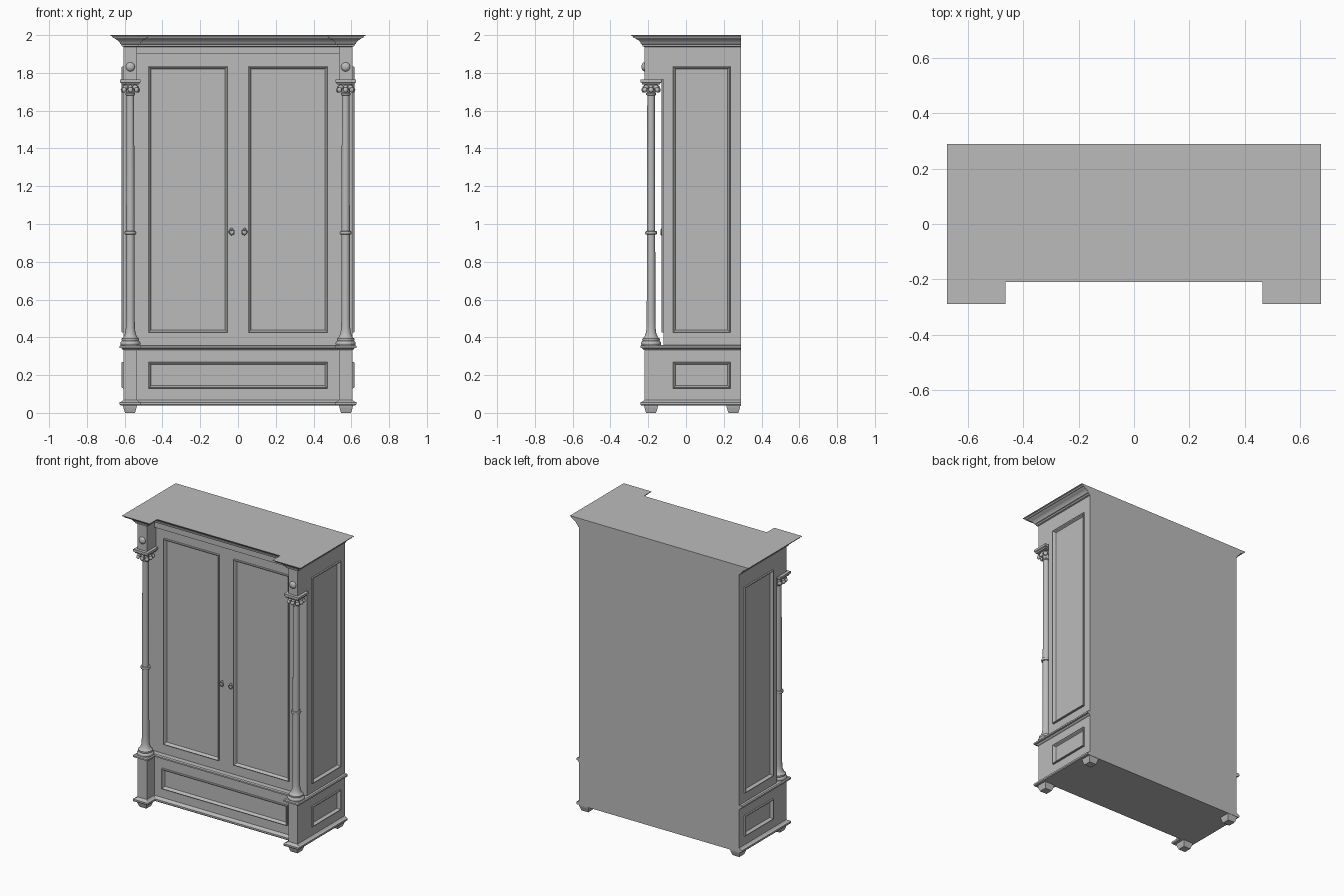
import bpy, bmesh, math
from mathutils import Matrix, Vector

cube = bpy.data.objects.get("Cube")
if cube:
    bpy.data.objects.remove(cube, do_unlink=True)

grey = bpy.data.materials.new("grey")
grey.use_nodes = True
GREY = (0.5, 0.5, 0.5, 1)
grey.diffuse_color = GREY
grey.node_tree.nodes["Principled BSDF"].inputs["Base Color"].default_value = GREY

# Main case dimensions
W, INNER = 0.605, 0.535            # outer side, inner edge of corner blocks
FRONT, MID, DOOR, BACK = -0.22, -0.14, -0.12, 0.29
COL_X, COL_Y = 0.57, -0.185


def finish(bm, name, mirror=False, smooth=False):
    """Turn a bmesh into a named object, mirrored across x if asked."""
    mesh = bpy.data.meshes.new(name)
    bm.to_mesh(mesh)
    bm.free()
    obj = bpy.data.objects.new(name, mesh)
    bpy.context.collection.objects.link(obj)
    mesh.materials.append(grey)
    if smooth:
        bpy.ops.object.select_all(action='DESELECT')
        bpy.context.view_layer.objects.active = obj
        obj.select_set(True)
        bpy.ops.object.shade_smooth_by_angle(angle=math.radians(40))
    if mirror:
        mod = obj.modifiers.new("mirror", 'MIRROR')
        mod.use_mirror_merge = False
    return obj


def loft(bm, rings, cap_start=True, cap_end=True):
    """Bridge equal-length point rings, optionally closing the ends."""
    rows = [[bm.verts.new(p) for p in ring] for ring in rings]
    n = len(rows[0])
    for a, b in zip(rows, rows[1:]):
        for i in range(n):
            j = (i + 1) % n
            bm.faces.new((a[i], a[j], b[j], b[i]))
    if cap_start:
        bm.faces.new(rows[0][::-1])
    if cap_end:
        bm.faces.new(rows[-1])


def stepped_ring(d, z):
    """Case outline with projecting front corners, grown by d."""
    half = [(INNER - d, MID - d), (INNER - d, FRONT - d),
            (W + d, FRONT - d), (W + d, BACK)]
    pts = half + [(-x, y) for x, y in reversed(half)]
    return [(x, y, z) for x, y in pts]


def box_ring(x0, x1, y0, y1, z):
    return [(x0, y0, z), (x1, y0, z), (x1, y1, z), (x0, y1, z)]


def cut_openings(bm, front, side):
    """Remove the faces where panels sit: (u0, u1, z0, z1) on front and sides."""
    planes = []
    for u0, u1, z0, z1 in front:
        planes += [(0, s * u) for u in (u0, u1) for s in (-1, 1)] + [(2, z0), (2, z1)]
    planes += [(1, side[0]), (1, side[1])]
    for axis, value in set(planes):
        normal = Vector([float(i == axis) for i in range(3)])
        bmesh.ops.bisect_plane(bm, geom=bm.verts[:] + bm.edges[:] + bm.faces[:],
                               plane_co=normal * value, plane_no=normal)
    bm.normal_update()
    doomed = []
    for f in bm.faces:
        c = f.calc_center_median()
        in_front = f.normal.y < -0.9 and any(
            a < abs(c.x) < b and z0 < c.z < z1 for a, b, z0, z1 in front)
        in_side = (abs(f.normal.x) > 0.9 and abs(c.x) > W - 0.01
                   and side[0] < c.y < side[1] and side[2] < c.z < side[3])
        if in_front or in_side:
            doomed.append(f)
    bmesh.ops.delete(bm, geom=doomed, context='FACES')


def panel(name, u0, u1, z0, z1, place, mirror):
    """Raised moulding around a sunken flat panel."""
    profile = [(0, 0), (0.001, 0.008), (0.004, 0.011), (0.008, 0.008),
               (0.010, 0.002), (0.015, -0.008)]
    bm = bmesh.new()
    loft(bm, [[place(u, h, z) for u, z in ((u0 + i, z0 + i), (u1 - i, z0 + i),
                                           (u1 - i, z1 - i), (u0 + i, z1 - i))]
              for i, h in profile], cap_start=False)
    finish(bm, name, mirror)


def lathe(bm, profile, x, y, steps=32):
    loft(bm, [[(x + r * math.cos(2 * math.pi * i / steps),
                y + r * math.sin(2 * math.pi * i / steps), z)
               for i in range(steps)] for r, z in profile])


# Openings for panels
door = (0.055, 0.475, 0.425, 1.835)
drawer = (-0.475, 0.475, 0.13, 0.27)
upper_side = (-0.07, 0.235, 0.425, 1.835)
lower_side = (-0.07, 0.235, 0.13, 0.27)

# Lower case with plinth and waist mouldings
bm = bmesh.new()
loft(bm, [stepped_ring(d, z) for d, z in (
    (0.018, 0.04), (0.022, 0.045), (0.022, 0.056), (0.010, 0.060), (0.004, 0.066),
    (0, 0.068), (0, 0.332), (0.008, 0.336), (0.012, 0.342), (0.022, 0.344),
    (0.022, 0.354), (0.016, 0.36))])
cut_openings(bm, [drawer], lower_side)
finish(bm, "lower_case")

# Upper case
bm = bmesh.new()
loft(bm, [box_ring(-W, W, DOOR, BACK, z) for z in (0.36, 1.945)])
cut_openings(bm, [door], upper_side)
finish(bm, "upper_case")

# Frieze above the doors
bm = bmesh.new()
loft(bm, [box_ring(-INNER, INNER, MID, DOOR, z) for z in (1.90, 1.945)])
finish(bm, "frieze")

# Cornice
bm = bmesh.new()
loft(bm, [stepped_ring(d, z) for d, z in (
    (0, 1.938), (0.010, 1.941), (0.012, 1.950), (0.018, 1.953), (0.022, 1.962),
    (0.031, 1.972), (0.045, 1.980), (0.050, 1.984), (0.058, 1.986),
    (0.062, 1.994), (0.070, 1.997), (0.070, 2.0))])
finish(bm, "cornice")

# Panels
def on_front(y):
    return lambda u, h, z: (u, y - h, z)


def on_side(u, h, z):
    return (W + h, u, z)


panel("door_panel", *door, on_front(DOOR), True)
panel("drawer_panel", *drawer, on_front(MID), False)
panel("upper_side_panel", *upper_side, on_side, True)
panel("lower_side_panel", *lower_side, on_side, True)

# Corner blocks above the columns
bm = bmesh.new()
loft(bm, [box_ring(INNER, W, FRONT, DOOR, z) for z in (1.765, 1.94)])
finish(bm, "corner_block", True)

# Round bosses on the corner blocks
bm = bmesh.new()
bmesh.ops.create_uvsphere(bm, u_segments=24, v_segments=12, radius=0.024,
                          matrix=Matrix.Translation((COL_X, FRONT, 1.832))
                          @ Matrix.Diagonal((1, 0.65, 1, 1)))
finish(bm, "boss", True, True)

# Columns
bm = bmesh.new()
lathe(bm, [(0.050, 0.358), (0.053, 0.364), (0.053, 0.372), (0.049, 0.378),
           (0.044, 0.381), (0.047, 0.386), (0.046, 0.393), (0.038, 0.399),
           (0.033, 0.408), (0.027, 0.425), (0.024, 0.45), (0.023, 0.50),
           (0.022, 0.944), (0.030, 0.946), (0.032, 0.953), (0.030, 0.961),
           (0.022, 0.963), (0.020, 1.68), (0.026, 1.684), (0.026, 1.692),
           (0.022, 1.696), (0.026, 1.72), (0.038, 1.746)], COL_X, COL_Y)
finish(bm, "column", True, True)

# Capital slab
bm = bmesh.new()
loft(bm, [box_ring(COL_X - d, COL_X + d, COL_Y - d, COL_Y + d, z) for d, z in (
    (0.046, 1.738), (0.049, 1.746), (0.055, 1.750), (0.055, 1.765))])
finish(bm, "capital_slab", True)

# Curled leaves around each capital
bm = bmesh.new()
for k in range(8):
    turn = Matrix.Translation((COL_X, COL_Y, 0)) @ Matrix.Rotation(k * math.pi / 4, 4, 'Z')
    reach = 0.047 if k % 2 else 0.040
    for r, z, size in ((reach, 1.710, (0.011, 0.014, 0.014)),
                       (reach - 0.012, 1.724, (0.018, 0.012, 0.012))):
        bmesh.ops.create_uvsphere(bm, u_segments=12, v_segments=8, radius=1,
                                  matrix=turn @ Matrix.Translation((r, 0, z))
                                  @ Matrix.Diagonal((*size, 1)))
finish(bm, "capital_leaves", True, True)

# Drop handles on the doors
bm = bmesh.new()
bmesh.ops.create_uvsphere(bm, u_segments=12, v_segments=8, radius=0.008,
                          matrix=Matrix.Translation((0.034, DOOR - 0.005, 0.972)))
rings = []
for i in range(20):
    a = 2 * math.pi * i / 20
    centre = Vector((0.034 + 0.013 * math.sin(a), DOOR - 0.011, 0.957 + 0.014 * math.cos(a)))
    out = Vector((math.sin(a), 0, math.cos(a)))
    rings.append([centre + 0.003 * (out * math.cos(b) + Vector((0, math.sin(b), 0)))
                  for b in (k * math.pi / 4 for k in range(8))])
loft(bm, rings + rings[:1], False, False)
bmesh.ops.recalc_face_normals(bm, faces=bm.faces[:])
finish(bm, "door_handle", True, True)

# Tapered feet
bm = bmesh.new()
for y0, y1 in ((-0.222, -0.148), (0.214, 0.288)):
    loft(bm, [box_ring(INNER + t, 0.609 - t, y0 + t, y1 - t, z)
              for t, z in ((0.011, 0), (0.008, 0.008), (0.002, 0.028), (0, 0.041))])
finish(bm, "feet", True)
